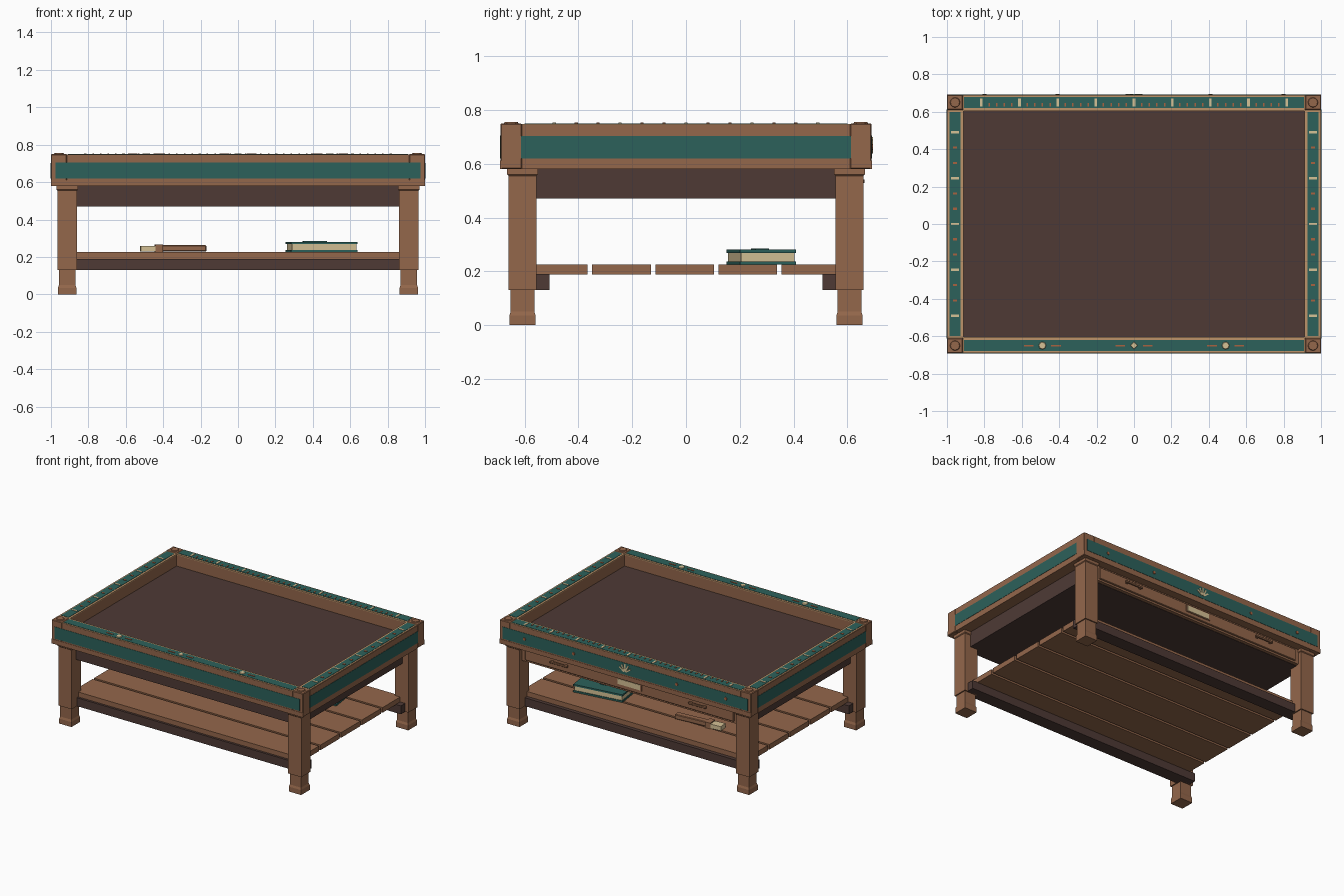
import bpy, bmesh, math
from mathutils import Matrix, Vector

cube = bpy.data.objects.get("Cube")
if cube:
    bpy.data.objects.remove(cube, do_unlink=True)


def material(name, rgb):
    lin = [((c / 255 + 0.055) / 1.055) ** 2.4 for c in rgb] + [1]
    m = bpy.data.materials.new(name)
    m.use_nodes = True
    m.diffuse_color = lin
    m.node_tree.nodes["Principled BSDF"].inputs["Base Color"].default_value = lin
    return m


WOOD = material("warm wood", (148, 103, 75))
DARK = material("dark wood", (78, 58, 53))
TEAL = material("teal", (44, 97, 91))
TAN = material("tan trim", (190, 148, 106))
CREAM = material("cream", (214, 194, 150))
RUST = material("rust", (168, 98, 64))


def finish(name, bm, mat, bevel=0):
    bmesh.ops.recalc_face_normals(bm, faces=bm.faces)
    me = bpy.data.meshes.new(name)
    bm.to_mesh(me)
    bm.free()
    me.materials.append(mat)
    ob = bpy.data.objects.new(name, me)
    bpy.context.scene.collection.objects.link(ob)
    if bevel:
        mod = ob.modifiers.new("edge", "BEVEL")
        mod.width, mod.segments = bevel, 1
    return ob


def box(name, x, y, z, mat, bevel=0, place=Matrix()):
    """Box from (low, high) ranges on each axis."""
    bm = bmesh.new()
    bmesh.ops.create_cube(bm, size=1)
    for v in bm.verts:
        v.co = place @ Vector([r[0] if c < 0 else r[1] for c, r in zip(v.co, (x, y, z))])
    return finish(name, bm, mat, bevel)


def around(c, half):
    return (c - half, c + half)


def side(sign, a, b):
    return tuple(sorted((sign * a, sign * b)))


def disc(name, x, y, z, radius, height, sides, mat, place=Matrix()):
    bm = bmesh.new()
    bmesh.ops.create_cone(bm, cap_ends=True, segments=sides, radius1=radius,
                          radius2=radius * 0.85, depth=height)
    bmesh.ops.transform(bm, matrix=Matrix.Translation((x, y, z)) @ place, verts=bm.verts)
    return finish(name, bm, mat)


def leg(name, cx, cy):
    """Square sections stacked from the floor up: (height, half width)."""
    sections = [(0, .049), (.035, .049), (.05, .044), (.13, .044), (.13, .0525),
                (.555, .0525), (.56, .057), (.582, .057)]
    bm = bmesh.new()
    rings = [[bm.verts.new((cx + sx * h, cy + sy * h, z))
              for sx, sy in ((-1, -1), (1, -1), (1, 1), (-1, 1))] for z, h in sections]
    for low, high in zip(rings, rings[1:]):
        for i in range(4):
            j = (i + 1) % 4
            bm.faces.new((low[i], low[j], high[j], high[i]))
    bm.faces.new(rings[0])
    bm.faces.new(rings[-1])
    finish(name, bm, WOOD)


TOP = .745     # upper face of the rails
INLAY = .750   # upper face of the teal inlay
MARK = (.749, .753)

# Legs, corner posts and caps
for sx, xn in ((1, "left"), (-1, "right")):
    for sy, yn in ((-1, "front"), (1, "back")):
        leg(f"{yn}_{xn}_leg", sx * .913, sy * .608)
        box(f"{yn}_{xn}_corner_post", side(sx, .915, 1), side(sy, .61, .69),
            (.58, .75), WOOD, .004)
        disc(f"{yn}_{xn}_corner_cap", sx * .957, sy * .65, .752, .028, .007, 12, WOOD)

# Long rails with top inlay and face panel
for s, n in ((-1, "front"), (1, "back")):
    box(f"{n}_rail", (-.915, .915), side(s, .61, .69), (.58, TOP), WOOD)
    box(f"{n}_rail_trim", (-.915, .915), side(s, .605, .689), (TOP - .004, TOP + .003), TAN)
    box(f"{n}_rail_inlay", (-.91, .91), side(s, .62, .68), (TOP, INLAY), TEAL)
    box(f"{n}_panel", (-.975, .975), side(s, .685, .692), (.62, .705), TEAL)
    box(f"{n}_lower_lip", (-1, 1), side(s, .685, .692), (.58, .612), WOOD)

# Side rails with top inlay, face panel and marks
for s, n in ((1, "left"), (-1, "right")):
    box(f"{n}_rail", side(s, .915, 1), (-.61, .61), (.58, TOP), WOOD)
    box(f"{n}_rail_trim", side(s, .912, .997), (-.61, .61), (TOP - .004, TOP + .003), TAN)
    box(f"{n}_rail_inlay", side(s, .927, .986), (-.6, .6), (TOP, INLAY), TEAL)
    box(f"{n}_panel", side(s, .995, 1.002), (-.613, .613), (.62, .703), TEAL)
    for i in range(-6, 7):
        y = i * .0817
        if i % 3 == 0:
            box(f"{n}_long_mark", around(s * .957, .021), around(y, .006), MARK, CREAM)
        else:
            box(f"{n}_short_mark", around(s * .957, .01), around(y, .006), MARK, RUST)

# Ruler ticks along the back rail
for i in range(-20, 21):
    x = i * .0408
    if i % 5 == 0:
        box("ruler_long_tick", around(x, .007), (.628, .672), MARK, CREAM)
    else:
        box("ruler_short_tick", around(x, .004), (.628, .647), MARK, RUST)

# Medallions and dashes along the front rail
for x in (-.49, 0, .49):
    disc("front_medallion", x, -.65, .7515, .021, .004, 8 if x else 4, CREAM)
    for s in (-1, 1):
        box("front_dash", around(x + s * .073, .026), around(-.65, .004), MARK, RUST)

# Studs and fan emblem on the back panel
for x in (-.8, -.41, .41, .8):
    disc("back_stud", x, .693, .662, .012, .006, 8, RUST, Matrix.Rotation(-math.pi / 2, 4, 'X'))
for k in range(-2, 3):
    tilt = Matrix.Translation((0, .692, .637)) @ Matrix.Rotation(math.radians(27 * k), 4, 'Y')
    box("fan_blade", (-.005, .005), (-.002, .004), (.008, .062 - .004 * abs(k)), CREAM, 0, tilt)

# Recessed bed and body underneath
box("recessed_bed", (-.918, .918), (-.612, .612), (.47, .66), DARK)

# Back drawer front with pulls and label
box("drawer_front", (-.858, .858), (.61, .635), (.472, .58), WOOD)
box("drawer_face", (-.83, .83), (.63, .644), (.485, .57), WOOD, .004)
box("label_frame", around(0, .1), (.64, .648), (.51, .56), WOOD)
box("label_plate", around(0, .09), (.645, .651), (.516, .554), CREAM)
for x in (-.55, .55):
    box("drawer_pull", around(x, .07), (.653, .664), (.528, .542), WOOD, .002)
    for s in (-1, 1):
        box("pull_post", around(x + s * .055, .008), (.64, .656), (.528, .542), WOOD)

# Lower stretchers and shelf planks
for s, n in ((-1, "front"), (1, "back")):
    box(f"{n}_stretcher", (-.94, .94), side(s, .507, .6), (.13, .19), DARK)
for i in range(-2, 3):
    box("shelf_plank", (-.9, .9), around(i * .235 - .005, .109), (.188, .225), WOOD)

# Book on the shelf
spot = Matrix.Translation((.447, .28, .225)) @ Matrix.Rotation(math.radians(8), 4, 'Z')
for z in ((0, .012), (.044, .056)):
    box("book_cover", (-.18, .18), (-.105, .105), z, TEAL, 0, spot)
box("book_pages", (-.174, .174), (-.1, .1), (.01, .046), CREAM, 0, spot)
box("book_plate", (-.1, .025), (-.025, .025), (.055, .06), TEAL, 0, spot)

# Brush on the shelf
spot = Matrix.Translation((-.345, .34, .225)) @ Matrix.Rotation(math.radians(5), 4, 'Z')
box("brush_handle", (-.07, .175), (-.022, .022), (.004, .038), WOOD, .004, spot)
box("brush_ferrule", (-.1, -.06), (-.032, .032), (0, .042), WOOD, 0, spot)
box("brush_bristles", (-.178, -.095), (-.03, .03), (.003, .034), CREAM, 0, spot)
